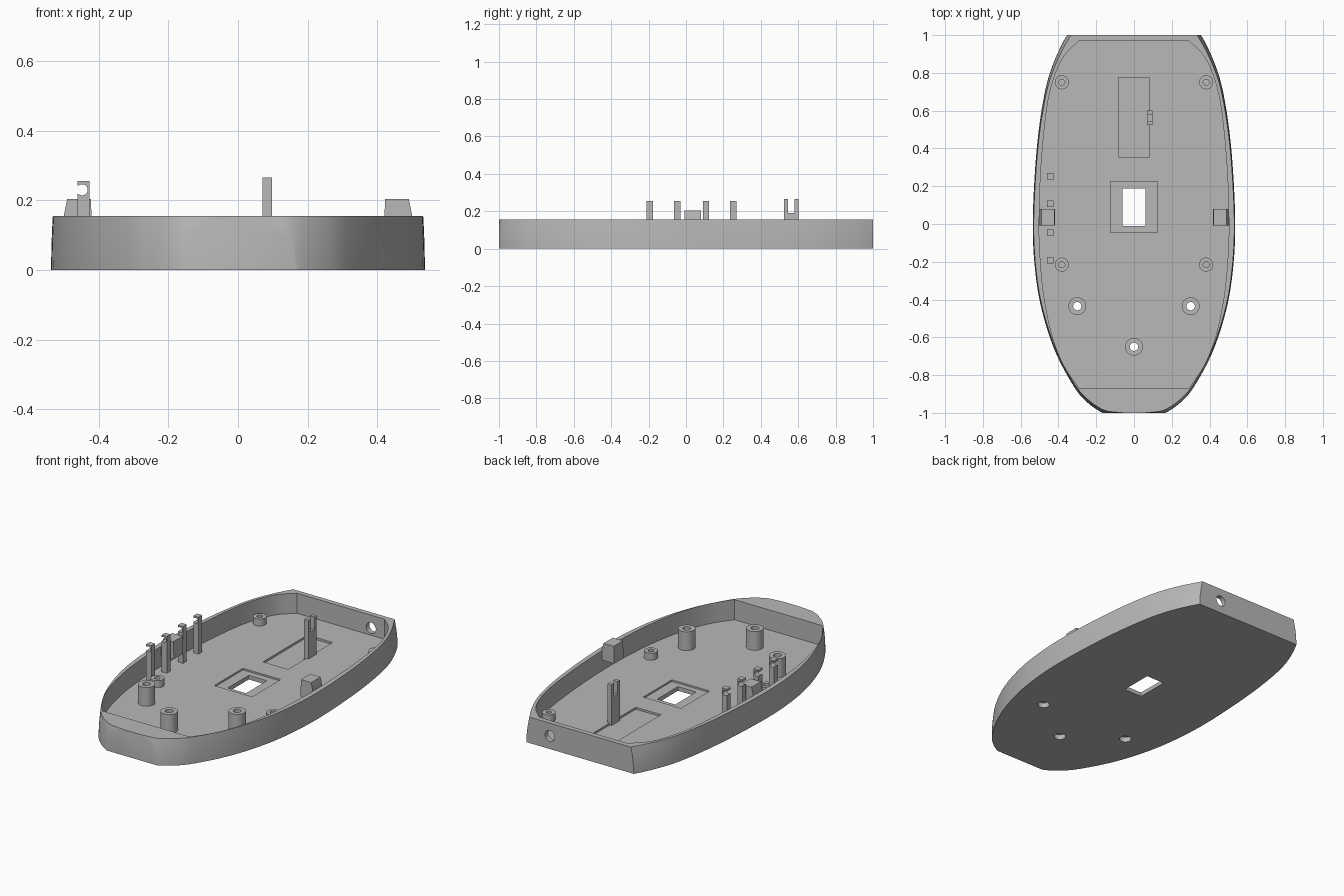
import bpy, bmesh, math
from mathutils import Vector

cube = bpy.data.objects.get("Cube")
if cube:
    bpy.data.objects.remove(cube, do_unlink=True)

grey = bpy.data.materials.new("plain_grey")
grey.use_nodes = True
COLOUR = (0.48, 0.48, 0.48, 1)
grey.diffuse_color = COLOUR
grey.node_tree.nodes["Principled BSDF"].inputs["Base Color"].default_value = COLOUR

FLOOR, RIM = 0.035, 0.155


def add(name, bm):
    bmesh.ops.recalc_face_normals(bm, faces=bm.faces)
    mesh = bpy.data.meshes.new(name)
    bm.to_mesh(mesh)
    bm.free()
    obj = bpy.data.objects.new(name, mesh)
    bpy.context.collection.objects.link(obj)
    mesh.materials.append(grey)
    return obj


def loft(name, rings):
    """Skin closed rings of points and cap both ends."""
    bm = bmesh.new()
    loops = [[bm.verts.new(p) for p in ring] for ring in rings]
    n = len(loops[0])
    for a, b in zip(loops, loops[1:]):
        for i in range(n):
            j = (i + 1) % n
            bm.faces.new((a[i], a[j], b[j], b[i]))
    bm.faces.new(loops[0])
    bm.faces.new(loops[-1])
    return add(name, bm)


def box(name, x0, x1, y0, y1, z0, z1):
    rect = [(x0, y0), (x1, y0), (x1, y1), (x0, y1)]
    return loft(name, [[(x, y, z) for x, y in rect] for z in (z0, z1)])


def cylinder(name, x, y, r, z0, z1, sides=32):
    turn = [i * math.tau / sides for i in range(sides)]
    return loft(name, [[(x + r * math.cos(a), y + r * math.sin(a), z) for a in turn]
                       for z in (z0, z1)])


def rod_y(name, x, z, r, y0, y1, sides=32):
    turn = [i * math.tau / sides for i in range(sides)]
    return loft(name, [[(x + r * math.cos(a), y, z + r * math.sin(a)) for a in turn]
                       for y in (y0, y1)])


def cut(obj, *cutters):
    for c in cutters:
        c.hide_render = True
        mod = obj.modifiers.new("cut", "BOOLEAN")
        mod.operation, mod.solver, mod.object = "DIFFERENCE", "EXACT", c
        bpy.context.view_layer.objects.active = obj
        bpy.ops.object.modifier_apply(modifier=mod.name)
        bpy.data.objects.remove(c, do_unlink=True)


def smooth(points, steps=6):
    """Catmull-Rom curve through the half outline points."""
    p = [Vector(q) for q in points]
    p = [2 * p[0] - p[1]] + p + [2 * p[-1] - p[-2]]
    out = []
    for a, b, c, d in zip(p, p[1:], p[2:], p[3:]):
        for i in range(steps):
            t = i / steps
            out.append(0.5 * (2 * b + (c - a) * t + (2 * a - 5 * b + 4 * c - d) * t * t
                              + (3 * b - a - 3 * c + d) * t ** 3))
    return out + [p[-2]]


def mirrored(half):
    return half + [Vector((-q.x, q.y)) for q in reversed(half) if abs(q.x) > 1e-5]


# Outer body: rounded outline drawn in towards the rim, ends sliced flat
outline = mirrored(smooth([
    (0, -1.02), (.09, -1.014), (.165, -1), (.25, -.942), (.32, -.858), (.417, -.675),
    (.487, -.46), (.523, -.25), (.536, 0), (.52, .34), (.488, .61), (.442, .81),
    (.355, 1), (.28, 1.07), (0, 1.1)]))
rings = []
for k in range(7):
    t = (k / 6) ** 2
    rings.append([(q.x * (1 - .009 * t), q.y * (1 - (.017 if q.y < 0 else .03) * t), RIM * k / 6)
                  for q in outline])
shell = loft("shell", rings)
cut(shell,
    box("front_slice", -1, 1, -2, -1, -1, 1),
    box("back_slice", -1, 1, 1, 2, -1, 1))

# Cavity with straight front and back walls
inner = mirrored(smooth([
    (.29, -.87), (.37, -.75), (.43, -.6), (.474, -.4), (.495, -.2), (.502, 0), (.492, .3),
    (.463, .6), (.425, .77), (.37, .89), (.29, .97)]))
cut(shell, loft("cavity", [[(q.x, q.y, z) for q in inner] for z in (FLOOR, 0.4)]))

# Floor recesses, sensor window and cable hole
cut(shell,
    box("battery_recess", -.083, .083, .355, .775, FLOOR - .012, .1),
    box("window_recess", -.125, .125, -.045, .225, FLOOR - .01, .1),
    box("window", -.06, .06, -.01, .187, -.1, .1),
    rod_y("cable_hole", .2, .078, .032, .9, 1.1))

# Screw posts with through holes and wider holes underneath
for i, (x, y) in enumerate([(-.3, -.435), (.3, -.435), (0, -.65)]):
    cut(shell, cylinder("screw_recess", x, y, .033, -.1, FLOOR - .005))
    cut(shell, cylinder("screw_hole", x, y, .022, -.1, .1))
    post = cylinder(f"screw_post_{i + 1}", x, y, .047, FLOOR - .005, .147)
    cut(post, cylinder("bore", x, y, .022, -.1, .3))

# Short board standoffs with blind holes
for x in (-.382, .382):
    for y in (-.215, .75):
        side = "left" if x > 0 else "right"
        end = "front" if y < 0 else "back"
        stand = cylinder(f"{end}_{side}_standoff", x, y, .037, FLOOR - .005, .077)
        cut(stand, cylinder("bore", x, y, .016, FLOOR, .3))

# Side latches with sloping outer faces
for s, side in ((1, "left"), (-1, "right")):
    profile = [(.418, .1), (.503, .1), (.503, .14), (.49, .203), (.422, .203)]
    loft(f"{side}_latch", [[(s * x, y, z) for x, z in profile] for y in (-.008, .08)])

# Row of clips, each with a round notch open to the side
for i, y in enumerate((-.193, -.047, .107, .253)):
    clip = box(f"clip_{i + 1}", -.46, -.426, y - .017, y + .017, FLOOR - .005, .255)
    cut(clip,
        rod_y("notch", -.447, .23, .016, y - .1, y + .1),
        box("mouth", -.5, -.447, y - .1, y + .1, .218, .242))

# Forked post beside the battery recess
fork = box("forked_post", .07, .098, .525, .602, .018, .265)
cut(fork, box("slot", 0, .2, .546, .581, .19, .4))

# Smooth the curved walls, keep the edges sharp
bpy.ops.object.select_all(action="DESELECT")
for obj in bpy.context.collection.objects:
    if obj.type == "MESH" and grey.name in obj.data.materials:
        obj.select_set(True)
bpy.context.view_layer.objects.active = shell
bpy.ops.object.shade_smooth_by_angle(angle=math.radians(30))
